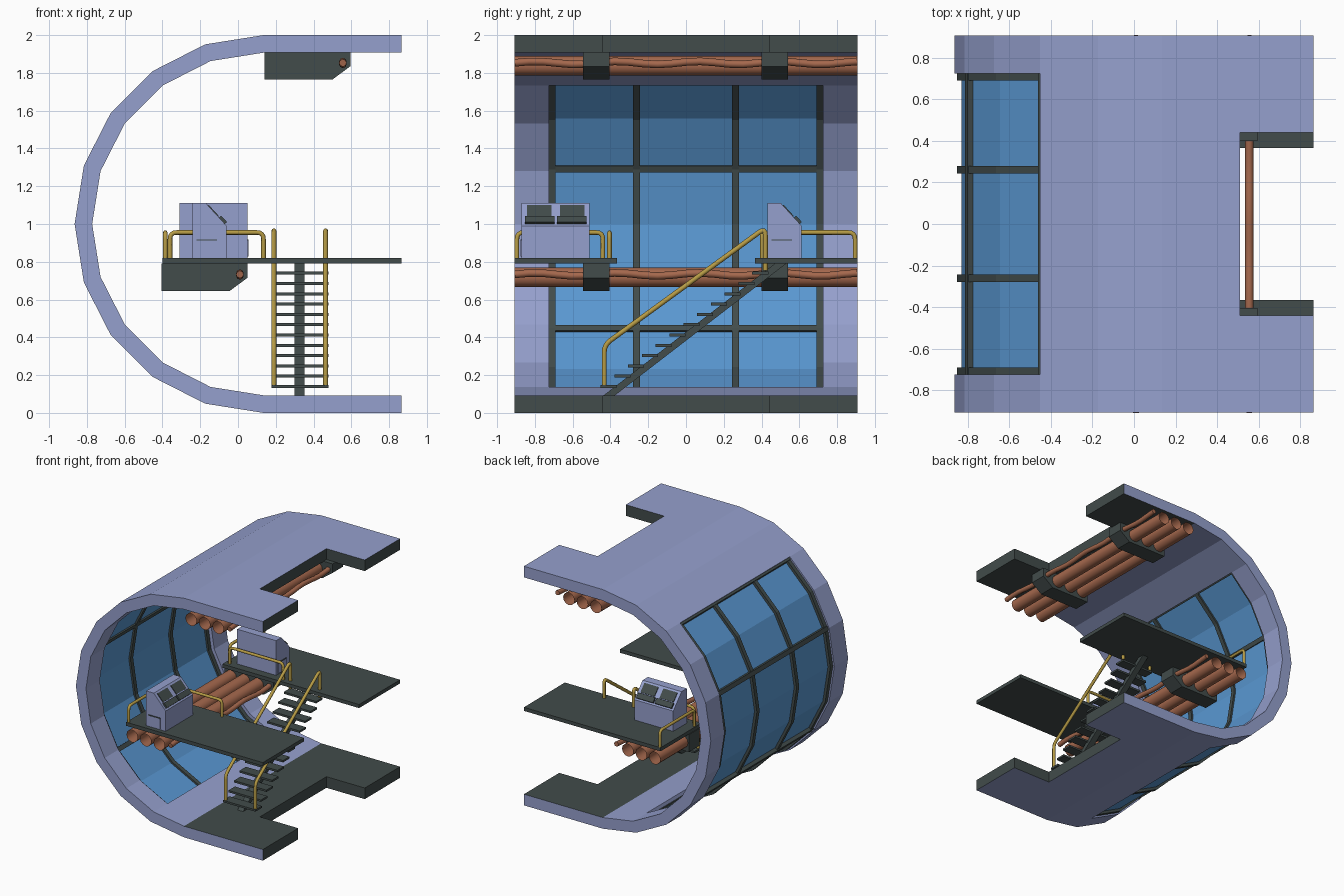
import bpy, bmesh, math
from mathutils import Matrix, Vector

cube = bpy.data.objects.get("Cube")
if cube:
    bpy.data.objects.remove(cube, do_unlink=True)


def material(name, r, g, b):
    m = bpy.data.materials.new(name)
    m.use_nodes = True
    m.diffuse_color = (r, g, b, 1)
    m.node_tree.nodes["Principled BSDF"].inputs["Base Color"].default_value = (r, g, b, 1)
    return m


LAVENDER = material("lavender_panel", 0.30, 0.35, 0.61)
DARK = material("dark_metal", 0.054, 0.072, 0.07)
COPPER = material("copper_pipe", 0.38, 0.14, 0.075)
GLASS = material("blue_glass", 0.10, 0.31, 0.64)
YELLOW = material("yellow_rail", 0.47, 0.33, 0.06)


def finish(name, bm, mats, matrix=None):
    bmesh.ops.remove_doubles(bm, verts=bm.verts, dist=1e-5)
    bmesh.ops.recalc_face_normals(bm, faces=bm.faces)
    mesh = bpy.data.meshes.new(name)
    bm.to_mesh(mesh)
    bm.free()
    for m in mats:
        mesh.materials.append(m)
    ob = bpy.data.objects.new(name, mesh)
    bpy.context.collection.objects.link(ob)
    if matrix:
        ob.matrix_world = matrix
    return ob


def box(name, center, size, mat, matrix=None):
    bm = bmesh.new()
    bmesh.ops.create_cube(bm, size=1)
    bmesh.ops.scale(bm, vec=size, verts=bm.verts)
    return finish(name, bm, [mat], (matrix or Matrix()) @ Matrix.Translation(center))


def prism(name, profile, lo, hi, axis, mat, matrix=None):
    """Extrude a 2D profile along x (profile is y,z) or along y (profile is x,z)."""
    bm = bmesh.new()
    put = (lambda p, t: (t, p[0], p[1])) if axis == "x" else (lambda p, t: (p[0], t, p[1]))
    face = bm.faces.new([bm.verts.new(put(p, lo)) for p in profile])
    new = bmesh.ops.extrude_face_region(bm, geom=[face])["geom"]
    shift = Vector(put((0, 0), hi - lo))
    bmesh.ops.translate(bm, vec=shift, verts=[v for v in new if isinstance(v, bmesh.types.BMVert)])
    return finish(name, bm, [mat], matrix)


def cell_solid(name, inner, outer, ys, present, mats, rule=None):
    """Thick curved sheet made of cells; missing cells leave walled openings."""
    bm = bmesh.new()
    n, m = len(inner) - 1, len(ys) - 1

    def has(i, j):
        return 0 <= i < n and 0 <= j < m and present(i, j)

    def quad(pts, kind, i, j):
        f = bm.faces.new([bm.verts.new((p[0], y, p[1])) for p, y in pts])
        f.material_index = rule(kind, i, j) if rule else 0

    for i in range(n):
        for j in range(m):
            if not has(i, j):
                continue
            y0, y1 = ys[j], ys[j + 1]
            for kind, s in (("inner", inner), ("outer", outer)):
                quad([(s[i], y0), (s[i + 1], y0), (s[i + 1], y1), (s[i], y1)], kind, i, j)
            for dj, y in ((-1, y0), (1, y1)):
                if not has(i, j + dj):
                    quad([(inner[i], y), (inner[i + 1], y), (outer[i + 1], y), (outer[i], y)],
                         "side" if 0 <= j + dj < m else "rim", i, j)
            for di, k in ((-1, i), (1, i + 1)):
                if not has(i + di, j):
                    quad([(inner[k], y0), (inner[k], y1), (outer[k], y1), (outer[k], y0)], "end", i, j)
    return finish(name, bm, mats, None)


CX, STEP = 0.135, math.radians(18)


def arc(r, a, b):
    return [(CX - r * math.sin(k * STEP), 1 + r * math.cos(k * STEP)) for k in range(a, b + 1)]


# Hull section: half ring with flat floor and ceiling, window opening and two notches
def hull_profile(r):
    ends = (0.865, 0.51)
    return [(x, 1 + r) for x in ends] + arc(r, 0, 10) + [(x, 1 - r) for x in reversed(ends)]


HULL_Y = [-0.907, -0.725, -0.44, 0.44, 0.725, 0.907]


def hull_cell(i, j):
    notch = i in (0, 13) and j == 2
    window = 4 <= i <= 10 and 1 <= j <= 3
    return not (notch or window)


def hull_color(kind, i, j):
    flat = i in (0, 1, 12, 13)
    return 1 if flat and kind in ("inner", "side", "end") else 0


cell_solid("hull", hull_profile(0.907), hull_profile(1.0), HULL_Y, hull_cell,
           [LAVENDER, DARK], hull_color)

# Window: glass sheet, curved mullions and straight crossbars
cell_solid("window_glass", arc(0.95, 2, 9), arc(0.965, 2, 9), [-0.715, 0.715],
           lambda i, j: True, [GLASS])
for y in (-0.708, -0.262, 0.262, 0.708):
    cell_solid("window_mullion", arc(0.935, 2, 9), arc(0.987, 2, 9), [y - 0.018, y + 0.018],
               lambda i, j: True, [DARK])
for k in (2, 4, 7, 9):
    turn = Matrix.Translation((CX, 0, 1)) @ Matrix.Rotation(-k * STEP, 4, "Y")
    box("window_crossbar", (0, 0, 0.963), (0.036, 1.45, 0.056), DARK, turn)


def tube(name, points, radius, mat, bend=0.0, caps=True, sides=2):
    """Round tube along a path with rounded corners."""
    pts = [Vector(p) for p in points]
    path = [pts[0]]
    for a, b, c in zip(pts, pts[1:], pts[2:]):
        if not bend:
            path.append(b)
            continue
        s, e = b + (a - b).normalized() * bend, b + (c - b).normalized() * bend
        for t in (0, 0.25, 0.5, 0.75, 1):
            path.append(s * (1 - t) ** 2 + b * 2 * t * (1 - t) + e * t * t)
    path.append(pts[-1])
    cu = bpy.data.curves.new(name, "CURVE")
    cu.dimensions = "3D"
    cu.bevel_depth, cu.bevel_resolution, cu.use_fill_caps = radius, sides, caps
    sp = cu.splines.new("POLY")
    sp.points.add(len(path) - 1)
    for p, v in zip(sp.points, path):
        p.co = (*v, 1)
    cu.materials.append(mat)
    ob = bpy.data.objects.new(name, cu)
    bpy.context.collection.objects.link(ob)
    bpy.ops.object.select_all(action="DESELECT")
    ob.select_set(True)
    bpy.context.view_layer.objects.active = ob
    bpy.ops.object.convert(target="MESH")
    bpy.ops.object.shade_smooth_by_angle(angle=math.radians(50))


# Pipe bundles with clamps, under the ceiling and under the platforms
for place, x, z in (("upper", 0.14, 1.91), ("lower", -0.405, 0.79)):
    for dx in (0.06, 0.185, 0.31):
        tube(place + "_pipe", [(x + dx, -0.907, z - 0.072), (x + dx, 0.907, z - 0.072)],
             0.052, COPPER, caps=False, sides=4)
    wave = [(x + 0.415, -0.907 + 1.814 * t / 24, z - 0.057 + 0.008 * math.sin(t * 1.1))
            for t in range(25)]
    tube(place + "_thin_pipe", wave, 0.02, COPPER)
    outline = [(x, z), (x, z - 0.145), (x + 0.36, z - 0.145), (x + 0.455, z - 0.075), (x + 0.455, z)]
    for y in (-0.475, 0.47):
        prism(place + "_pipe_clamp", outline, y - 0.07, y + 0.07, "y", DARK)

# Platforms and their guard rails
for s in (-1, 1):
    box("platform", (0.2325, s * 0.636, 0.805), (1.265, 0.542, 0.03), DARK)
    for a, b in (((-0.36, 0.405), (0.135, 0.405)), ((-0.385, 0.895), (-0.385, 0.44))):
        tube("guard_rail", [(a[0], s * a[1], 0.81), (a[0], s * a[1], 0.955),
                            (b[0], s * b[1], 0.955), (b[0], s * b[1], 0.81)],
             0.012, YELLOW, bend=0.035)

# Consoles with sloped screens and keyboards
for place, loc, turn in (("rear", (-0.13, 0.432, 0.82), 0), ("front", (-0.24, -0.69, 0.82), -90)):
    base = Matrix.Translation(loc) @ Matrix.Rotation(math.radians(turn), 4, "Z")
    prism(place + "_console", [(0, 0), (0.18, 0), (0.18, 0.17), (0.07, 0.29), (0, 0.29)],
          -0.18, 0.18, "x", LAVENDER, base)
    box(place + "_console_hatch", (0.182, 0.075, 0.05), (0.008, 0.11, 0.085), LAVENDER, base)
    box(place + "_console_slot", (0.182, 0.075, 0.096), (0.008, 0.11, 0.006), DARK, base)
    slope = base @ Matrix.Translation((0, 0.125, 0.23)) @ Matrix.Rotation(math.radians(-47.5), 4, "X")
    for s in (-1, 1):
        box(place + "_screen", (s * 0.088, -0.025, 0.001), (0.13, 0.08, 0.008), DARK, slope)
        box(place + "_keyboard", (s * 0.085, 0.045, 0.006), (0.155, 0.045, 0.018), DARK, slope)

# Stairs: central stringer, treads and handrails
prism("stair_stringer", [(-0.44, 0.09), (-0.38, 0.09), (0.53, 0.79), (0.47, 0.79)],
      0.3, 0.352, "x", DARK)
for i in range(12):
    box("stair_tread", (0.328, -0.41 + 0.073 * i, 0.14 + 0.0545 * i), (0.3, 0.085, 0.016), DARK)
for x in (0.19, 0.464):
    tube("stair_handrail", [(x, -0.433, 0.135), (x, -0.433, 0.36), (x, 0.42, 0.98), (x, 0.42, 0.755)],
         0.013, YELLOW, bend=0.04)
